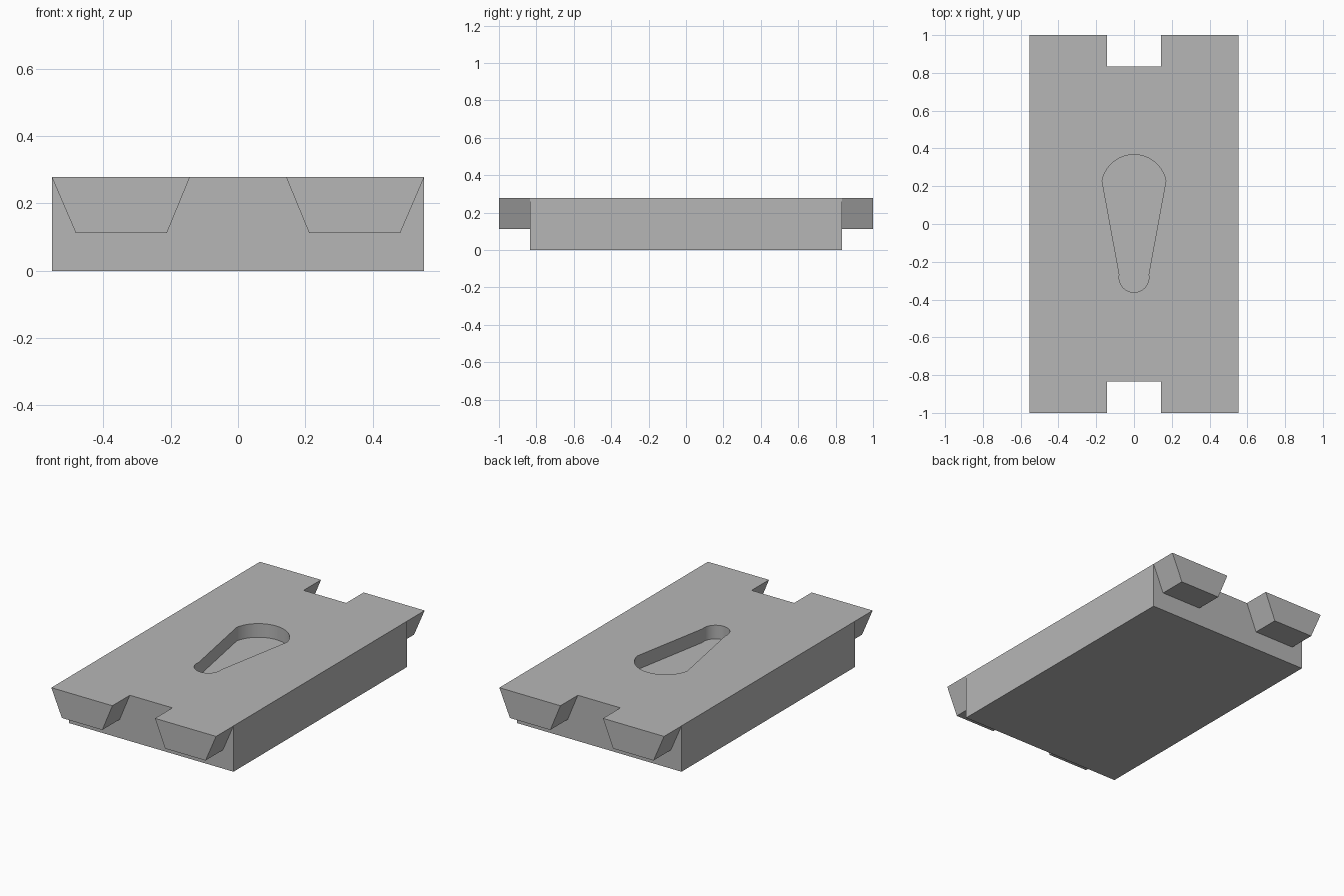
import bpy
import bmesh
import math
from mathutils import Vector

default = bpy.data.objects.get("Cube")
if default:
    bpy.data.objects.remove(default, do_unlink=True)

WIDTH, LENGTH, HEIGHT = 1.106, 1.666, 0.278
TAB_LENGTH, TAB_BOTTOM = 0.167, 0.113
POCKET_DEPTH = 0.083

grey = bpy.data.materials.new("plain grey")
grey.use_nodes = True
colour = (0.47, 0.47, 0.47, 1)
grey.diffuse_color = colour
grey.node_tree.nodes["Principled BSDF"].inputs["Base Color"].default_value = colour


def prism(name, outline, direction):
    """Extrude a closed outline along a direction into a solid object."""
    bm = bmesh.new()
    face = bm.faces.new([bm.verts.new(p) for p in outline])
    grown = bmesh.ops.extrude_face_region(bm, geom=[face], use_keep_orig=True)
    verts = [v for v in grown["geom"] if isinstance(v, bmesh.types.BMVert)]
    bmesh.ops.translate(bm, verts=verts, vec=Vector(direction))
    bmesh.ops.recalc_face_normals(bm, faces=bm.faces)
    mesh = bpy.data.meshes.new(name)
    bm.to_mesh(mesh)
    bm.free()
    mesh.materials.append(grey)
    obj = bpy.data.objects.new(name, mesh)
    bpy.context.collection.objects.link(obj)
    return obj


def arc(centre_y, radius, start, end, steps, z):
    """Points on a circle lying flat at height z."""
    angles = [start + (end - start) * i / steps for i in range(steps + 1)]
    return [(radius * math.cos(a), centre_y + radius * math.sin(a), z) for a in angles]


# Main plate
w, l = WIDTH / 2, LENGTH / 2
plate = prism("plate", [(-w, -l, 0), (w, -l, 0), (w, l, 0), (-w, l, 0)], (0, 0, HEIGHT))

# Teardrop pocket: large and small arcs joined by their tangents
big_y, big_r, small_y, small_r = 0.195, 0.172, -0.283, 0.079
tilt = math.asin((big_r - small_r) / (big_y - small_y))
floor = HEIGHT - POCKET_DEPTH
outline = arc(big_y, big_r, -tilt + 2 * tilt, math.pi - tilt, 40, floor)
outline += arc(small_y, small_r, math.pi - tilt, 2 * math.pi + tilt, 28, floor)
cutter = prism("pocket_cutter", outline, (0, 0, 0.2))
cutter.hide_render = True

cut = plate.modifiers.new("pocket", "BOOLEAN")
cut.operation = "DIFFERENCE"
cut.solver = "EXACT"
cut.object = cutter
bpy.ops.object.select_all(action="DESELECT")
bpy.context.view_layer.objects.active = plate
plate.select_set(True)
bpy.ops.object.modifier_apply(modifier=cut.name)
bpy.data.objects.remove(cutter, do_unlink=True)
bpy.ops.object.shade_smooth_by_angle(angle=math.radians(30))

# Tapered tabs, a pair on each end
profile = [(0.143, HEIGHT), (w, HEIGHT), (0.482, TAB_BOTTOM), (0.211, TAB_BOTTOM)]
for end, y_sign in (("front", -1), ("back", 1)):
    for side, x_sign in (("left", 1), ("right", -1)):
        points = [(x_sign * x, y_sign * l, z) for x, z in profile]
        prism(f"{end}_{side}_tab", points, (0, y_sign * TAB_LENGTH, 0))
